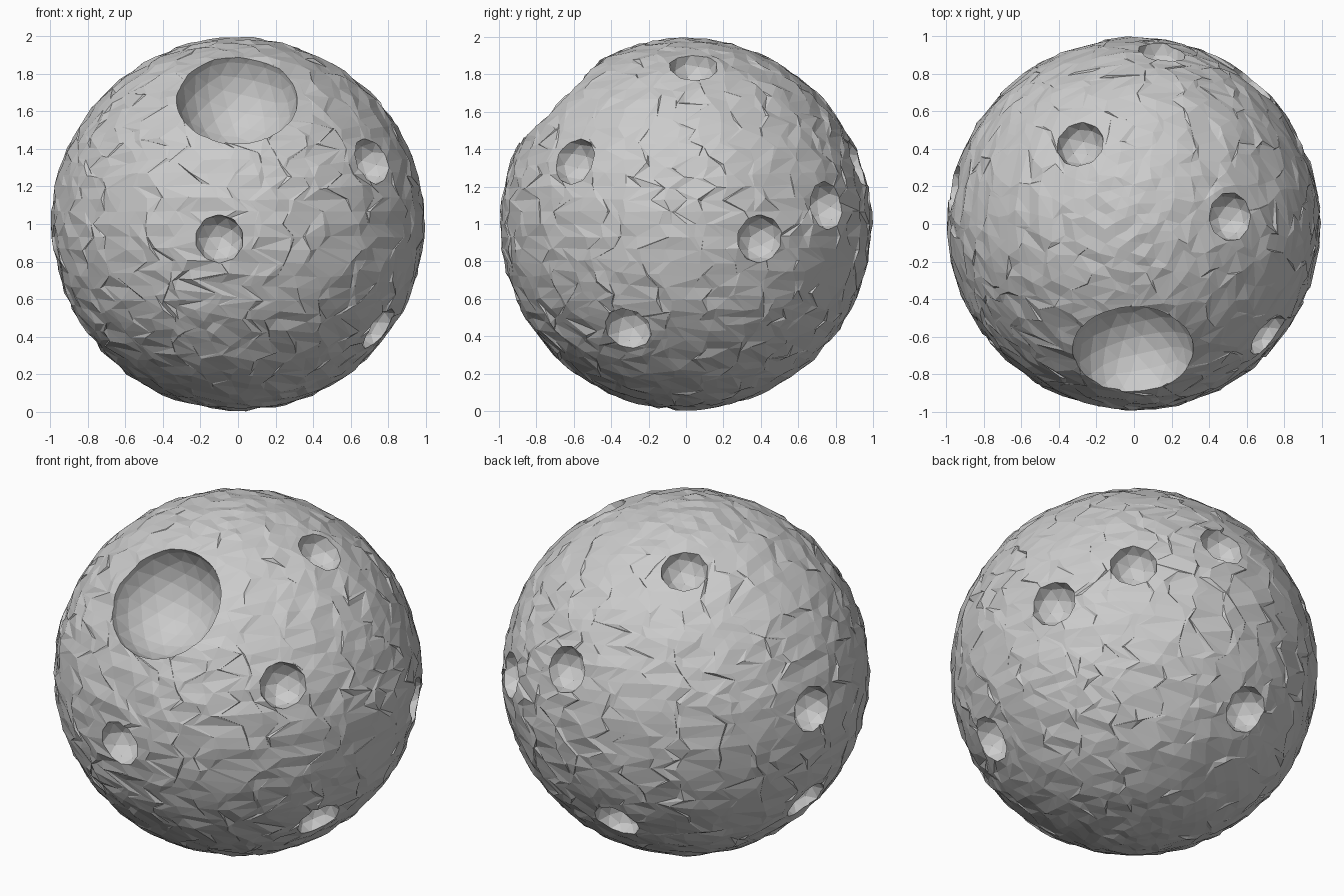
import bpy, bmesh, random
from mathutils import Vector, Matrix

if "Cube" in bpy.data.objects:
    bpy.data.objects.remove(bpy.data.objects["Cube"])

random.seed(4)
CENTRE = Vector((0, 0, 1))
UP = Vector((0, 0, 1))


def new_object(name, bm):
    mesh = bpy.data.meshes.new(name)
    bm.to_mesh(mesh)
    bm.free()
    ob = bpy.data.objects.new(name, mesh)
    bpy.context.collection.objects.link(ob)
    return ob


def folds(v):
    """True if any triangle round the vertex faces inward or is nearly edge-on."""
    for f in v.link_faces:
        a, b, c = (w.co for w in f.verts)
        n = (b - a).cross(c - a)
        if n.length < 1e-4 or n.normalized().dot(a.normalized()) < 0.35:
            return True
    return False


# Rocky ball: icosphere whose vertices are smeared along a spiral direction
bm = bmesh.new()
bmesh.ops.create_icosphere(bm, subdivisions=5, radius=0.991)
for _ in range(3):
    for v in bm.verts:
        old = v.co.copy()
        p = old.normalized()
        around = UP.cross(p)
        climb = (UP - p * p.z) * 0.5 * p.z
        smear = (around + climb) * random.uniform(-0.08, 0.08)
        radius = random.uniform(0.982, 1.0)
        for share in (1, 0.5, 0.25, 0):
            v.co = (p + smear * share).normalized() * radius
            if not folds(v):
                break
        else:
            v.co = old
bmesh.ops.translate(bm, verts=bm.verts, vec=CENTRE)
rock = new_object("cratered_rock", bm)

# Craters: direction from the centre, for spheres sunk halfway into the surface
small = [(-0.10, -0.98, -0.08), (0.72, -0.60, 0.34), (0.75, -0.31, -0.56),
         (0.91, 0.40, -0.08), (0.64, 0.76, 0.10), (0.52, 0.04, 0.85),
         (-0.29, 0.43, 0.85), (0.15, 0.93, 0.33), (-0.975, 0.19, 0.11),
         (-0.11, 0.82, -0.56), (-0.845, 0.06, -0.53)]
craters = [((-0.005, -0.71, 0.70), 0.33, 3)] + [(d, 0.132, 2) for d in small]
bm = bmesh.new()
for direction, radius, detail in craters:
    d = Vector(direction).normalized()
    turn = d.to_track_quat('Z', 'Y').to_matrix().to_4x4()
    bmesh.ops.create_icosphere(bm, subdivisions=detail, radius=radius,
                               matrix=Matrix.Translation(CENTRE + d * 0.99) @ turn)
cutter = new_object("crater_cutter", bm)
cutter.hide_render = True

# Carve the craters, using the first solver that gives a whole rock
cut = rock.modifiers.new("craters", 'BOOLEAN')
cut.operation = 'DIFFERENCE'
cut.object = cutter
for solver in ('EXACT', 'MANIFOLD', 'FLOAT'):
    cut.solver = solver
    bpy.context.view_layer.update()
    graph = bpy.context.evaluated_depsgraph_get()
    carved = bpy.data.meshes.new_from_object(rock.evaluated_get(graph))
    if len(carved.polygons) > 3000:
        rock.modifiers.remove(cut)
        rock.data = carved
        break
bpy.data.objects.remove(cutter)
